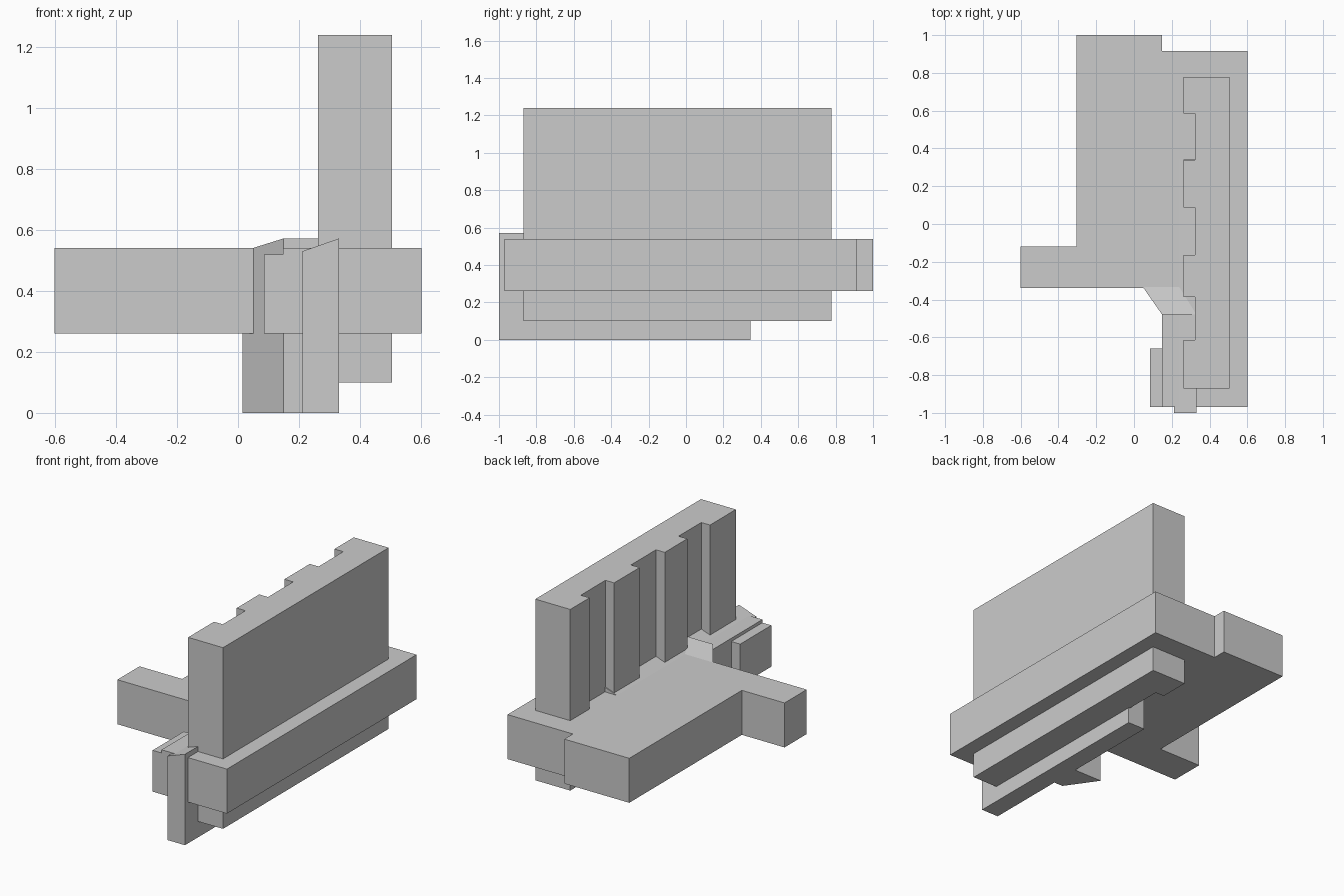
import bpy
import bmesh

if "Cube" in bpy.data.objects:
    bpy.data.objects.remove(bpy.data.objects["Cube"])


def prism(name, outline, z0, z1):
    """Extrude a plan outline from z0 up to z1 (a number or a function of x, y)."""
    top = z1 if callable(z1) else (lambda x, y: z1)
    bm = bmesh.new()
    low = [bm.verts.new((x, y, z0)) for x, y in outline]
    high = [bm.verts.new((x, y, top(x, y))) for x, y in outline]
    bm.faces.new(low[::-1])
    bm.faces.new(high)
    n = len(outline)
    for i in range(n):
        j = (i + 1) % n
        bm.faces.new((low[i], low[j], high[j], high[i]))
    bmesh.ops.recalc_face_normals(bm, faces=bm.faces)
    mesh = bpy.data.meshes.new(name)
    bm.to_mesh(mesh)
    bm.free()
    obj = bpy.data.objects.new(name, mesh)
    bpy.context.collection.objects.link(obj)
    return obj


def rect(x0, x1, y0, y1):
    return [(x0, y0), (x1, y0), (x1, y1), (x0, y1)]


# Floor slab with side arm and stepped back edge
prism("floor_slab", [
    (-0.305, 1.0), (-0.305, -0.12), (-0.602, -0.12), (-0.602, -0.34),
    (0.147, -0.34), (0.147, -0.97), (0.602, -0.97), (0.602, 0.915),
    (0.147, 0.915), (0.147, 1.0)], 0.26, 0.54)

# Tall wall with three vertical recesses on its left side
wall = [(0.505, -0.87), (0.505, 0.777), (0.262, 0.777)]
for y0, y1 in ((0.34, 0.585), (-0.163, 0.087), (-0.613, -0.387)):
    wall += [(0.262, y1), (0.323, y1), (0.323, y0), (0.262, y0)]
wall.append((0.262, -0.87))
prism("tall_wall", wall, 0.10, 1.24)

# Long thin rail, its top sloping down to the left
prism("long_rail", rect(0.211, 0.331, -1.0, 0.345), 0.0,
      lambda x, y: 0.53 + (x - 0.211) / 0.12 * 0.042)

# Angled block beside the rail, its top sloping down to the back
prism("angled_block", [(0.015, -0.288), (0.149, -0.48), (0.331, -0.48), (0.331, -0.288)],
      0.0, lambda x, y: 0.53 + (-0.288 - y) / 0.192 * 0.042)

# Low ledge on the front left of the slab
prism("side_ledge", rect(0.085, 0.147, -0.97, -0.66), 0.26, 0.52)
